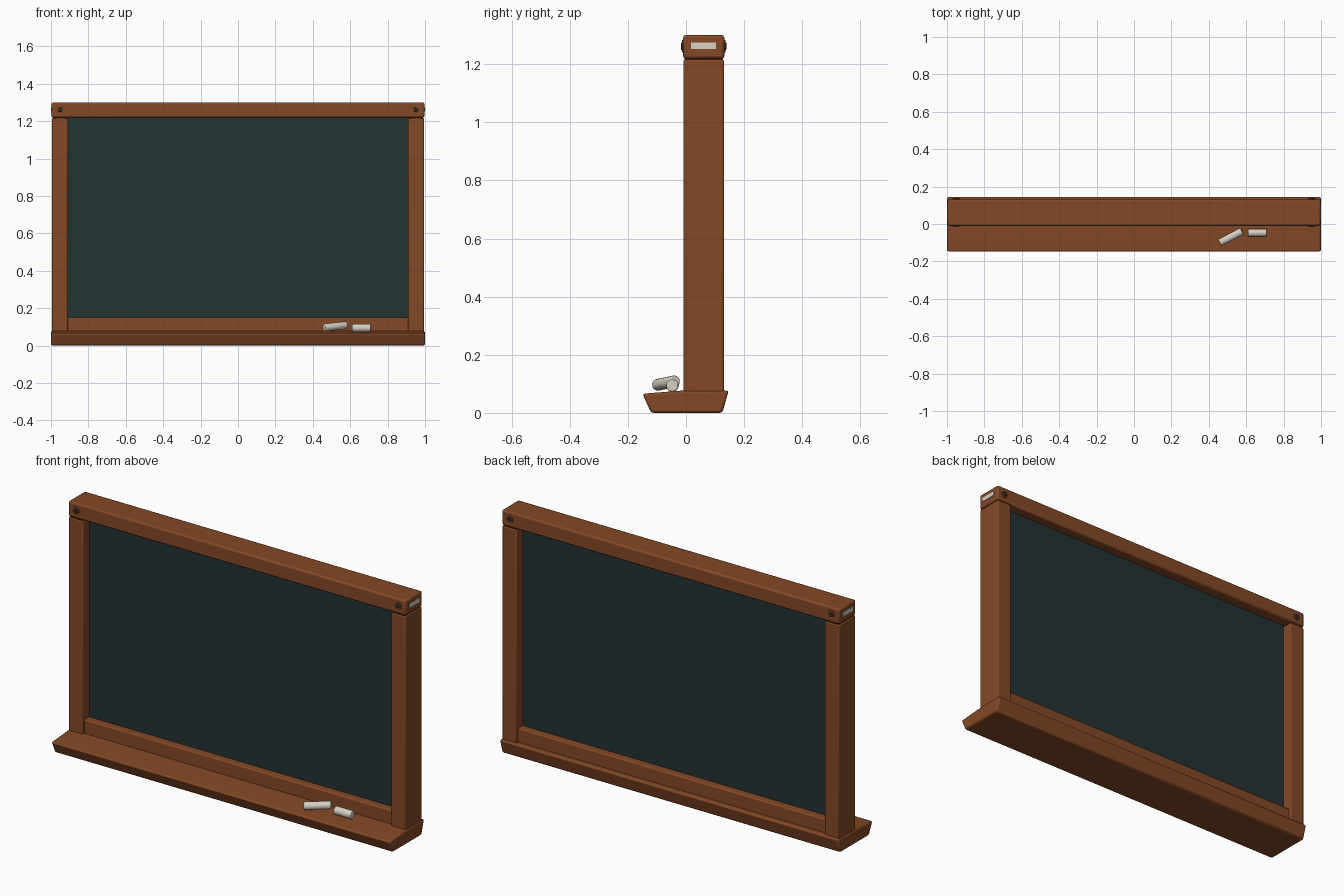
import bpy, math
from mathutils import Vector

if "Cube" in bpy.data.objects:
    bpy.data.objects.remove(bpy.data.objects["Cube"], do_unlink=True)


def material(name, rgb):
    m = bpy.data.materials.new(name)
    m.use_nodes = True
    m.diffuse_color = (*rgb, 1)
    bsdf = m.node_tree.nodes["Principled BSDF"]
    bsdf.inputs["Base Color"].default_value = (*rgb, 1)
    bsdf.inputs["Roughness"].default_value = 0.8
    return m


wood = material("warm brown wood", (0.23, 0.066, 0.019))
dark_wood = material("dark wood seam", (0.06, 0.02, 0.008))
slate = material("green black slate", (0.018, 0.032, 0.032))
chalk = material("chalk white", (0.68, 0.63, 0.55))
iron = material("dark iron", (0.03, 0.027, 0.025))


def finish(obj, name, mat, bevel=0.0):
    obj.name = name
    obj.data.materials.append(mat)
    if bevel:
        mod = obj.modifiers.new("soft edges", "BEVEL")
        mod.width = bevel
        mod.segments = 2
    bpy.ops.object.select_all(action="DESELECT")
    obj.select_set(True)
    bpy.context.view_layer.objects.active = obj
    bpy.ops.object.shade_smooth_by_angle(angle=math.radians(35))
    return obj


def box(name, x, y, z, mat, bevel=0.0):
    """Box from (low, high) ranges on each axis."""
    bpy.ops.mesh.primitive_cube_add(size=1)
    obj = bpy.context.object
    for v in obj.data.vertices:
        v.co = [r[0] if c < 0 else r[1] for c, r in zip(v.co, (x, y, z))]
    return finish(obj, name, mat, bevel)


def cylinder(name, a, b, radius, sides, mat, bevel=0.0):
    """Cylinder running between two points."""
    a, b = Vector(a), Vector(b)
    bpy.ops.mesh.primitive_cylinder_add(vertices=sides, radius=radius, depth=(b - a).length,
                                        location=(a + b) / 2)
    obj = bpy.context.object
    obj.rotation_euler = (b - a).to_track_quat("Z", "Y").to_euler()
    return finish(obj, name, mat, bevel)


def extrude_x(name, profile, half, mat, bevel):
    """Solid with a (y, z) section running from -half to half in x."""
    n = len(profile)
    verts = [(s * half, y, z) for s in (-1, 1) for y, z in profile]
    faces = [(i, i + n, (i + 1) % n + n, (i + 1) % n) for i in range(n)]
    faces += [tuple(range(n)), tuple(reversed(range(n, 2 * n)))]
    mesh = bpy.data.meshes.new(name)
    mesh.from_pydata(verts, [], faces)
    obj = bpy.data.objects.new(name, mesh)
    bpy.context.collection.objects.link(obj)
    return finish(obj, name, mat, bevel)


# Tray with sloping front and back
extrude_x("chalk_tray", [(-0.12, 0), (-0.15, 0.066), (-0.01, 0.077), (0.147, 0.077), (0.125, 0)],
          1.0, wood, 0.009)

# Writing panel and horizontal rails
box("writing_panel", (-0.93, 0.93), (0.045, 0.077), (0.12, 1.24), slate)
box("bottom_rail", (-0.93, 0.93), (0.005, 0.117), (0.06, 0.15), wood, 0.006)
box("top_rail", (-0.997, 0.997), (-0.01, 0.132), (1.219, 1.3), wood, 0.009)

for side, s in (("left", 1), ("right", -1)):
    # Uprights, with a dark joint under the top rail
    box(side + "_post", sorted((s * 0.91, s * 0.995)), (-0.009, 0.131), (0.06, 1.216), wood, 0.006)
    box(side + "_post_joint", sorted((s * 0.913, s * 0.99)), (-0.005, 0.127), (1.2, 1.23), dark_wood)
    # Pale slot in the end of the top rail
    box(side + "_end_slot", sorted((s * 0.993, s * 1.0)), (0.017, 0.103), (1.252, 1.274), chalk)
    # Bolts through the corners
    for place, y, d in (("front", -0.01, -1), ("back", 0.132, 1)):
        x = s * 0.95
        cylinder(f"{side}_{place}_bolt_washer", (x, y - d * 0.004, 1.262), (x, y + d * 0.004, 1.262),
                 0.021, 12, wood)
        cylinder(f"{side}_{place}_bolt", (x, y - d * 0.004, 1.262), (x, y + d * 0.007, 1.262),
                 0.013, 12, iron, 0.002)

# Two sticks of chalk lying on the tray
cylinder("tilted_chalk", (0.46, -0.1, 0.096), (0.578, -0.038, 0.109), 0.021, 10, chalk, 0.004)
cylinder("straight_chalk", (0.61, -0.047, 0.094), (0.71, -0.047, 0.094), 0.022, 10, chalk, 0.004)
